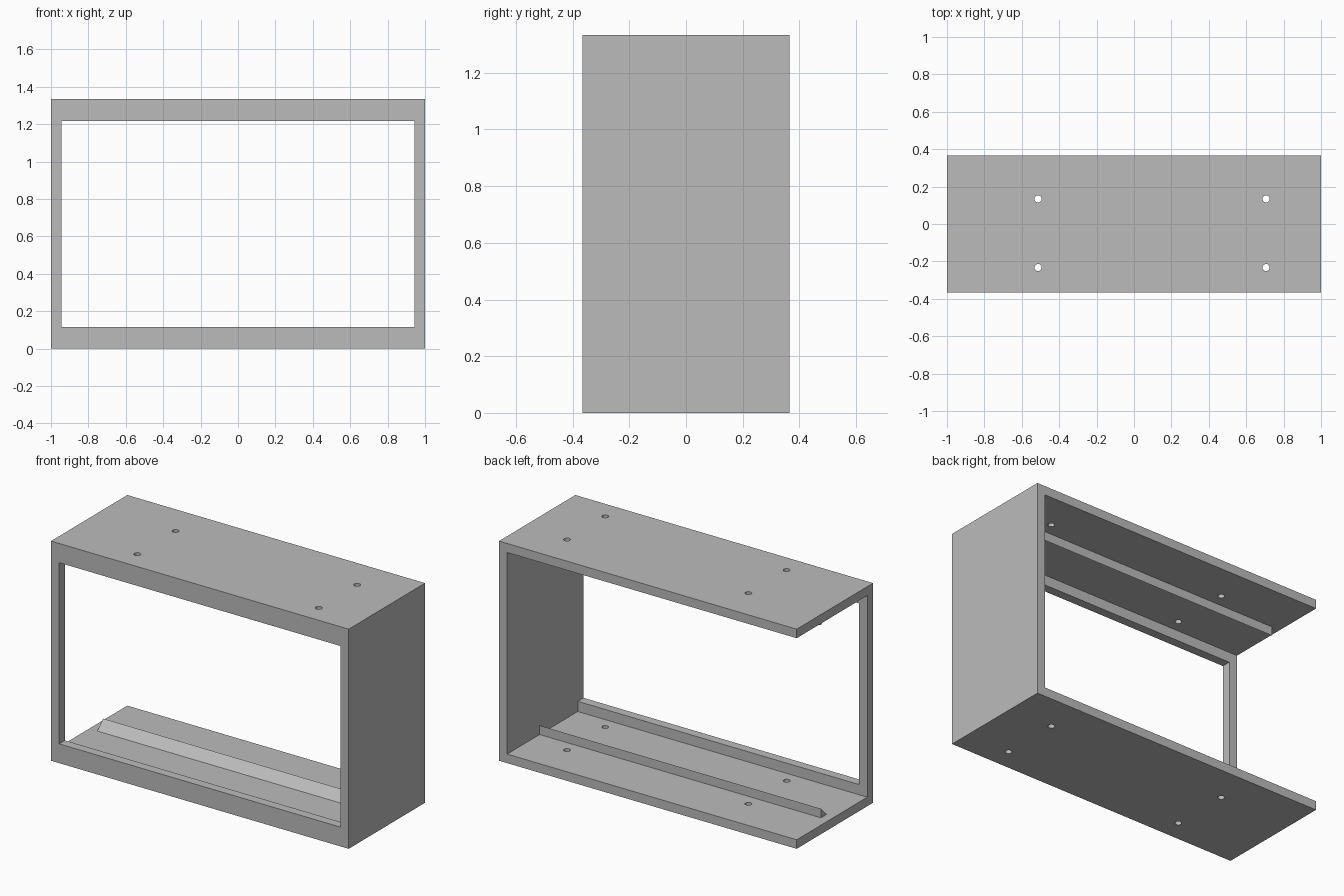
import bpy
import bmesh
from mathutils import Matrix, Vector

default = bpy.data.objects.get("Cube")
if default:
    bpy.data.objects.remove(default, do_unlink=True)

W, D, H = 1.0, 0.366, 1.334      # half width, half depth, full height
T = 0.055                        # panel thickness
LIP = 0.117                      # height of the front frame rails

grey = bpy.data.materials.new("plain grey")
grey.use_nodes = True
grey.diffuse_color = (0.5, 0.5, 0.5, 1)
grey.node_tree.nodes["Principled BSDF"].inputs["Base Color"].default_value = (0.5, 0.5, 0.5, 1)


def finish(name, bm):
    """Turn a bmesh into a grey, flat shaded object."""
    bmesh.ops.recalc_face_normals(bm, faces=bm.faces)
    mesh = bpy.data.meshes.new(name)
    bm.to_mesh(mesh)
    bm.free()
    mesh.materials.append(grey)
    obj = bpy.data.objects.new(name, mesh)
    bpy.context.collection.objects.link(obj)
    return obj


def box(name, low, high):
    low, high = Vector(low), Vector(high)
    bm = bmesh.new()
    place = Matrix.Translation((low + high) / 2) @ Matrix.Diagonal((*(high - low), 1))
    bmesh.ops.create_cube(bm, size=1, matrix=place)
    return finish(name, bm)


def cut(target, cutter):
    """Subtract the cutter and remove it."""
    mod = target.modifiers.new("cut", "BOOLEAN")
    mod.operation = "DIFFERENCE"
    mod.solver = "EXACT"
    mod.object = cutter
    bpy.context.view_layer.objects.active = target
    bpy.ops.object.modifier_apply(modifier=mod.name)
    bpy.data.objects.remove(cutter, do_unlink=True)


# Housing: hollow, open at the back and on one side
housing = box("housing", (-W, -D, 0), (W, D, H))
cut(housing, box("cavity_cutter", (-W - 1, T - D, T), (W - T, D + 1, H - T)))

# Window in the front frame
cut(housing, box("window_cutter", (T - W, -D - 1, LIP), (W - T, 0, H - LIP)))

# Screw holes through the top and bottom panels
for x in (-0.513, 0.706):
    for y in (-0.233, 0.134):
        bm = bmesh.new()
        bmesh.ops.create_cone(bm, cap_ends=True, segments=32, radius1=0.019, radius2=0.019,
                              depth=2 * H, matrix=Matrix.Translation((x, y, H / 2)))
        cut(housing, finish("hole_cutter", bm))


def rail(name, z, up):
    """Triangular rail: upright back face, sloping front face."""
    bm = bmesh.new()
    profile = [(0.0, z), (T, z), (T, z + up * T)]
    face = bm.faces.new([bm.verts.new((T - W, y, h)) for y, h in profile])
    side = bmesh.ops.extrude_face_region(bm, geom=[face])["geom"]
    verts = [v for v in side if isinstance(v, bmesh.types.BMVert)]
    bmesh.ops.translate(bm, verts=verts, vec=(2 * (W - T), 0, 0))
    return finish(name, bm)


# Retaining rails on the floor and under the ceiling
rail("bottom_rail", T, 1)
rail("top_rail", H - T, -1)
